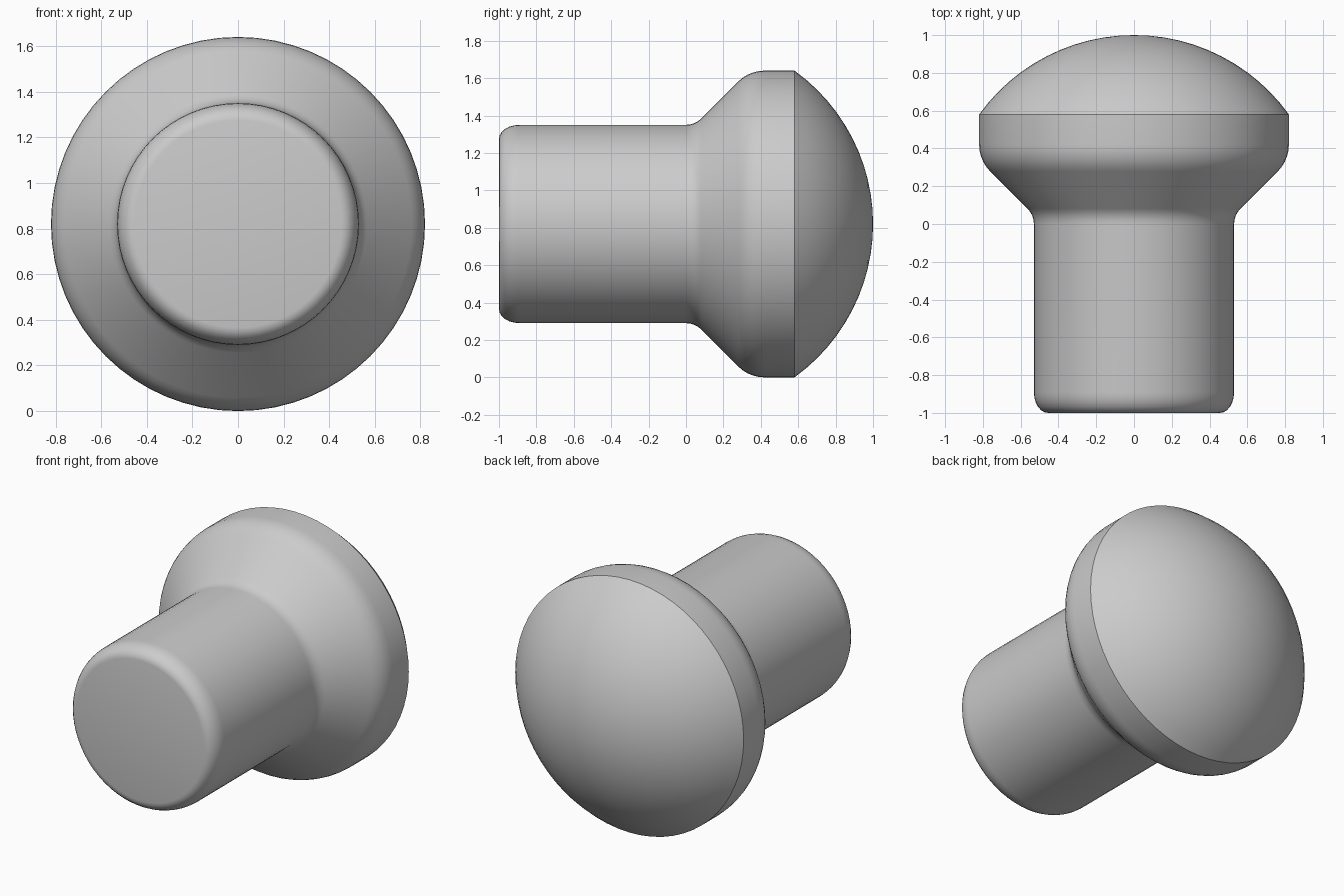
import bpy, bmesh
from math import sin, cos, pi, radians, atan2, hypot
from mathutils import Matrix, Vector

cube = bpy.data.objects.get("Cube")
if cube:
    bpy.data.objects.remove(cube, do_unlink=True)

SEGMENTS = 64
AXIS_Z = 0.82


def make_material(name, value):
    mat = bpy.data.materials.new(name)
    mat.use_nodes = True
    colour = (value, value, value, 1)
    mat.diffuse_color = colour
    mat.node_tree.nodes["Principled BSDF"].inputs["Base Color"].default_value = colour
    return mat


def arc(cy, cr, ry, rr, start, end, steps):
    """Elliptical arc of (y, radius) points, angles in degrees."""
    angles = [radians(start + (end - start) * i / steps) for i in range(steps + 1)]
    return [(cy + ry * cos(a), cr + rr * sin(a)) for a in angles]


def lathe(name, profile, material):
    """Spin a (y, radius) profile about the horizontal axis."""
    bm = bmesh.new()
    verts = [bm.verts.new((0, y, r)) for y, r in profile]
    edges = [bm.edges.new(pair) for pair in zip(verts, verts[1:])]
    bmesh.ops.spin(bm, geom=verts + edges, cent=(0, 0, 0), axis=(0, 1, 0),
                   angle=2 * pi, steps=SEGMENTS, use_merge=True)
    bmesh.ops.remove_doubles(bm, verts=bm.verts, dist=0.0001)
    bmesh.ops.recalc_face_normals(bm, faces=bm.faces)
    bmesh.ops.transform(bm, matrix=Matrix.Translation((0, 0, AXIS_Z)), verts=bm.verts)
    mesh = bpy.data.meshes.new(name)
    bm.to_mesh(mesh)
    bm.free()
    mesh.materials.append(material)
    obj = bpy.data.objects.new(name, mesh)
    bpy.context.collection.objects.link(obj)
    bpy.ops.object.select_all(action="DESELECT")
    obj.select_set(True)
    bpy.context.view_layer.objects.active = obj
    bpy.ops.object.shade_smooth_by_angle(angle=radians(30))
    return obj


grey = make_material("plain grey", 0.6)

# Stem with a flat, rounded front end
profile = [(-1, 0)]
profile += arc(-0.89, 0.455, 0.11, 0.075, 180, 90, 6)
# Neck fillet flaring into the cone
profile += arc(0, 0.646, 0.116, 0.116, -90, -45, 4)
# Rounded shoulder up to the straight rim
profile += arc(0.42, 0.62, 0.2, 0.2, 135, 90, 5)
# Rim edge and spherical cap
rim_angle = atan2(0.82, 0.59) * 180 / pi
cap_radius = hypot(0.82, 0.59)
profile += arc(-0.01, 0, cap_radius, cap_radius, rim_angle, 0, 12)
profile[-1] = (1, 0)

lathe("knob", profile, grey)
